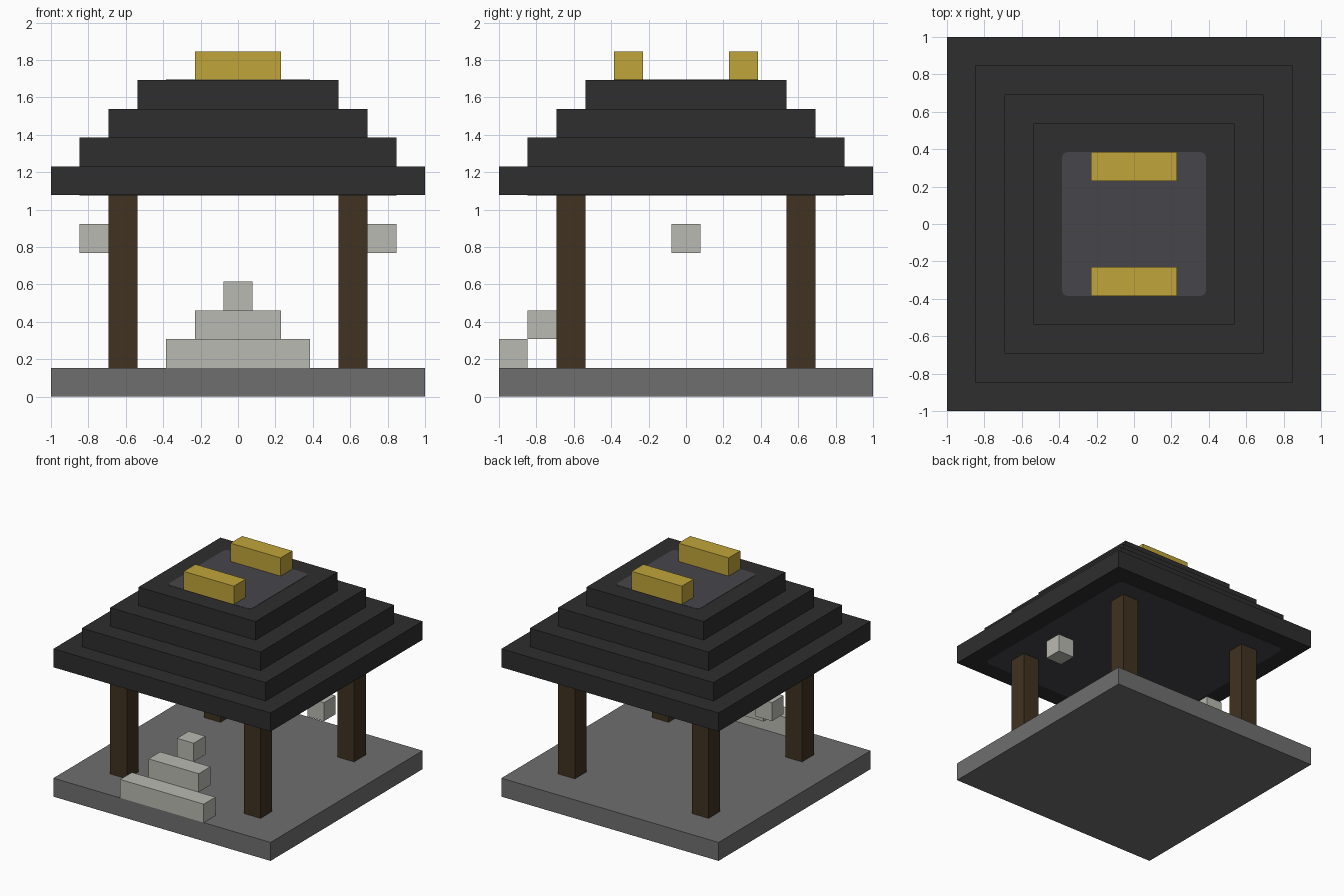
import bpy
import bmesh

if "Cube" in bpy.data.objects:
    bpy.data.objects.remove(bpy.data.objects["Cube"], do_unlink=True)

U = 2 / 13  # one building block


def srgb(c):
    c /= 255
    return c / 12.92 if c <= 0.04045 else ((c + 0.055) / 1.055) ** 2.4


def material(name, r, g, b):
    m = bpy.data.materials.new(name)
    m.use_nodes = True
    col = (srgb(r), srgb(g), srgb(b), 1)
    m.diffuse_color = col
    m.node_tree.nodes["Principled BSDF"].inputs["Base Color"].default_value = col
    return m


stone = material("floor grey", 111, 111, 111)
wood = material("dark wood", 64, 50, 33)
tile = material("roof charcoal", 46, 46, 46)
panel = material("panel slate", 70, 70, 75)
pale = material("pale stone", 186, 186, 178)
gold = material("gold", 192, 165, 58)


def block(name, mat, centre, size, corner=0):
    """Box in block units; corner rounds the upright edges."""
    bm = bmesh.new()
    bmesh.ops.create_cube(bm, size=1)
    for v in bm.verts:
        v.co = [(c + p * s) * U for c, p, s in zip(centre, v.co, size)]
    if corner:
        upright = [e for e in bm.edges
                   if abs(e.verts[0].co.z - e.verts[1].co.z) > 1e-5]
        bmesh.ops.bevel(bm, geom=upright, offset=corner * U, segments=4,
                        profile=0.5, affect='EDGES')
    mesh = bpy.data.meshes.new(name)
    bm.to_mesh(mesh)
    bm.free()
    mesh.materials.append(mat)
    ob = bpy.data.objects.new(name, mesh)
    bpy.context.collection.objects.link(ob)
    return ob


# Floor slab
block("floor", stone, (0, 0, 0.5), (13, 13, 1))

# Corner posts
for sx, side in ((-1, "right"), (1, "left")):
    for sy, end in ((-1, "front"), (1, "back")):
        block(f"{end}_{side}_post", wood, (4 * sx, 4 * sy, 4), (1, 1, 6))

# Stepped roof
for i in range(4):
    width = 13 - 2 * i
    block(f"roof_tier_{i + 1}", tile, (0, 0, 7.5 + i), (width, width, 1))

# Slate panels on the roof top and ceiling
block("roof_top_panel", panel, (0, 0, 11), (5, 5, 0.03), 0.2)
block("ceiling_panel", panel, (0, 0, 7), (11, 11, 0.03), 0.4)

# Gold ridge bars
for sy, end in ((-1, "front"), (1, "back")):
    block(f"{end}_ridge_bar", gold, (0, 2 * sy, 11.5), (3, 1, 1))

# Floating front steps, narrowing as they rise
for i in range(3):
    block(f"step_{i + 1}", pale, (0, i - 6, i + 1.5), (5 - 2 * i, 1, 1))

# Side lanterns
for sx, side in ((-1, "right"), (1, "left")):
    block(f"{side}_lantern", pale, (5 * sx, 0, 5.5), (1, 1, 1))
